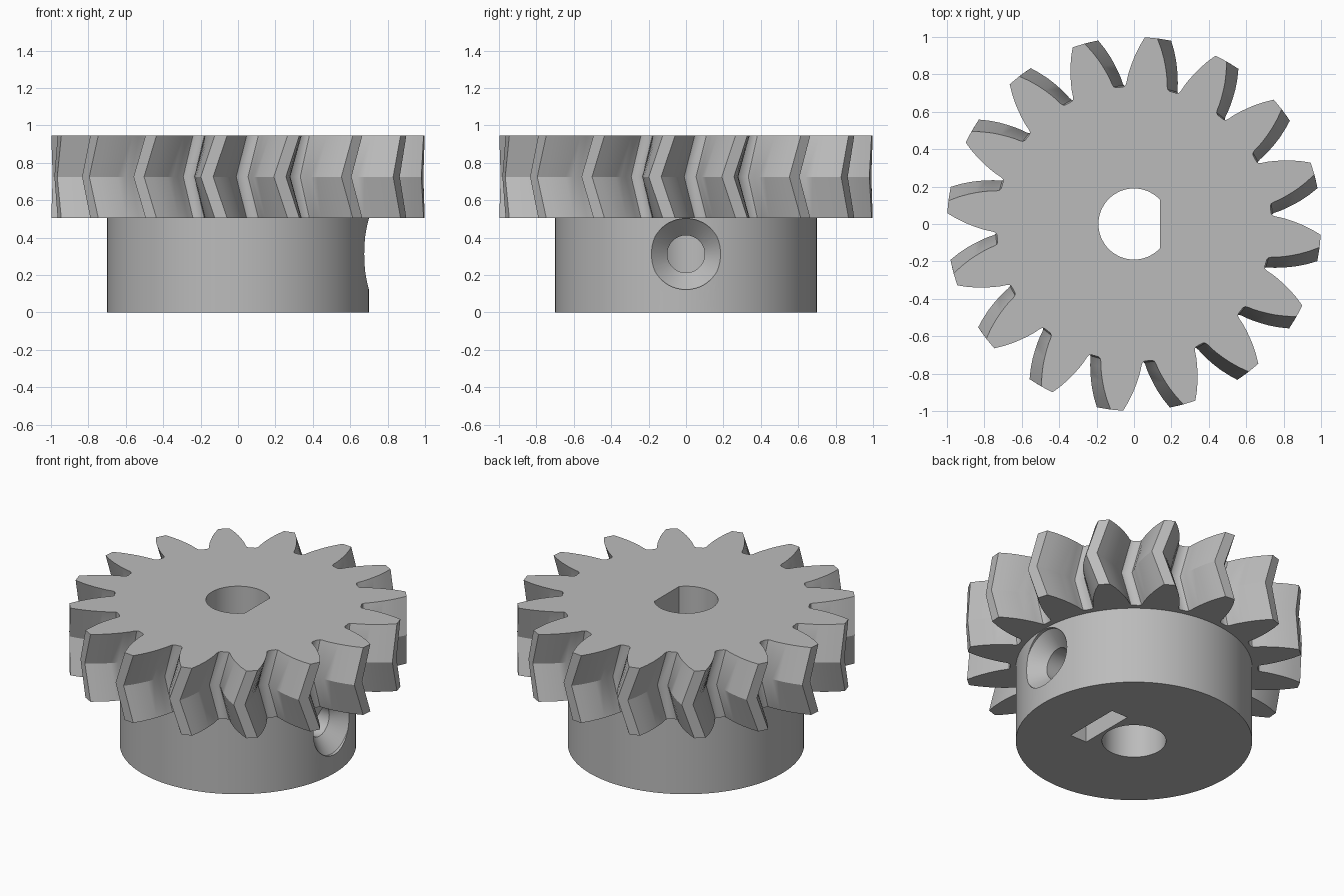
import bpy
import bmesh
from math import sin, cos, radians, sqrt, tau
from mathutils import Matrix

if "Cube" in bpy.data.objects:
    bpy.data.objects.remove(bpy.data.objects["Cube"])

HUB_TOP, MID, TOP = 0.505, 0.725, 0.945
TEETH, TWIST, START = 16, 4.3, -5.25
BORE, FLAT_X = 0.19, 0.14
SCREW_Z = 0.312

grey = bpy.data.materials.new("plain grey")
grey.use_nodes = True
colour = (0.5, 0.5, 0.5, 1)
grey.diffuse_color = colour
grey.node_tree.nodes["Principled BSDF"].inputs["Base Color"].default_value = colour


def loft(name, rings):
    """Closed solid through rings that share a point count."""
    bm = bmesh.new()
    loops = [[bm.verts.new(p) for p in ring] for ring in rings]
    n = len(loops[0])
    for low, high in zip(loops, loops[1:]):
        for i in range(n):
            j = (i + 1) % n
            bm.faces.new((low[i], low[j], high[j], high[i]))
    bm.faces.new(loops[0][::-1])
    bm.faces.new(loops[-1])
    bmesh.ops.recalc_face_normals(bm, faces=bm.faces)
    mesh = bpy.data.meshes.new(name)
    bm.to_mesh(mesh)
    bm.free()
    mesh.materials.append(grey)
    obj = bpy.data.objects.new(name, mesh)
    bpy.context.collection.objects.link(obj)
    return obj


def circle(r, z, n):
    return [(r * cos(tau * i / n), r * sin(tau * i / n), z) for i in range(n)]


def activate(obj):
    bpy.ops.object.select_all(action='DESELECT')
    obj.select_set(True)
    bpy.context.view_layer.objects.active = obj


def cut(obj, cutter):
    cutter.hide_render = True
    mod = obj.modifiers.new("cut", 'BOOLEAN')
    mod.operation = 'DIFFERENCE'
    mod.solver = 'EXACT'
    mod.object = cutter
    activate(obj)
    bpy.ops.object.modifier_apply(modifier=mod.name)
    bpy.data.objects.remove(cutter)


# Half tooth: radius and half angle in degrees, from root to tip
half = [(0.735, 9.7), (0.742, 8.8), (0.757, 8.3), (0.785, 7.8), (0.82, 7.0),
        (0.86, 6.0), (0.9, 4.95), (0.95, 3.5), (1.0, 1.9)]
tooth = [(r, -a) for r, a in half] + [(r, a) for r, a in reversed(half)]


def gear_ring(z, turn):
    ring = []
    for k in range(TEETH):
        for r, a in tooth:
            t = radians(START + turn + a + 360 * k / TEETH)
            ring.append((r * cos(t), r * sin(t), z))
    return ring


# Herringbone gear with a D-shaped bore
gear = loft("herringbone_gear",
            [gear_ring(HUB_TOP, 0), gear_ring(MID, -TWIST), gear_ring(TOP, 0)])
chord = sqrt(BORE ** 2 - FLAT_X ** 2)


def d_ring(z):
    arc = [p for p in circle(BORE, z, 64) if p[0] < FLAT_X]
    top = [p for p in arc if p[1] >= 0]
    low = [p for p in arc if p[1] < 0]
    return [(FLAT_X, chord, z)] + top + low + [(FLAT_X, -chord, z)]


cut(gear, loft("d_cutter", [d_ring(0.4), d_ring(1.1)]))

# Hub with a round bore
hub = loft("hub", [circle(0.7, 0, 128), circle(0.7, HUB_TOP, 128)])
cut(hub, loft("bore_cutter", [circle(BORE, -0.1, 64), circle(BORE, 0.6, 64)]))

# Nut slot rising from the underside, with a pointed roof
nut = [(-0.19, -0.1), (0.19, -0.1), (0.19, 0.41), (0, 0.49), (-0.19, 0.41)]
cut(hub, loft("nut_cutter", [[(x, y, z) for y, z in nut] for x in (0.21, 0.33)]))

# Countersunk set screw hole on the right flank
screw = loft("screw_cutter", [circle(0.1, 0.05, 48), circle(0.1, 0.59, 48),
                              circle(0.19, 0.68, 48), circle(0.19, 0.8, 48)])
screw.data.transform(Matrix.Translation((0, 0, SCREW_Z)) @ Matrix.Rotation(tau / 4, 4, 'Y'))
cut(hub, screw)

for part in (gear, hub):
    activate(part)
    bpy.ops.object.shade_smooth_by_angle(angle=radians(30))
